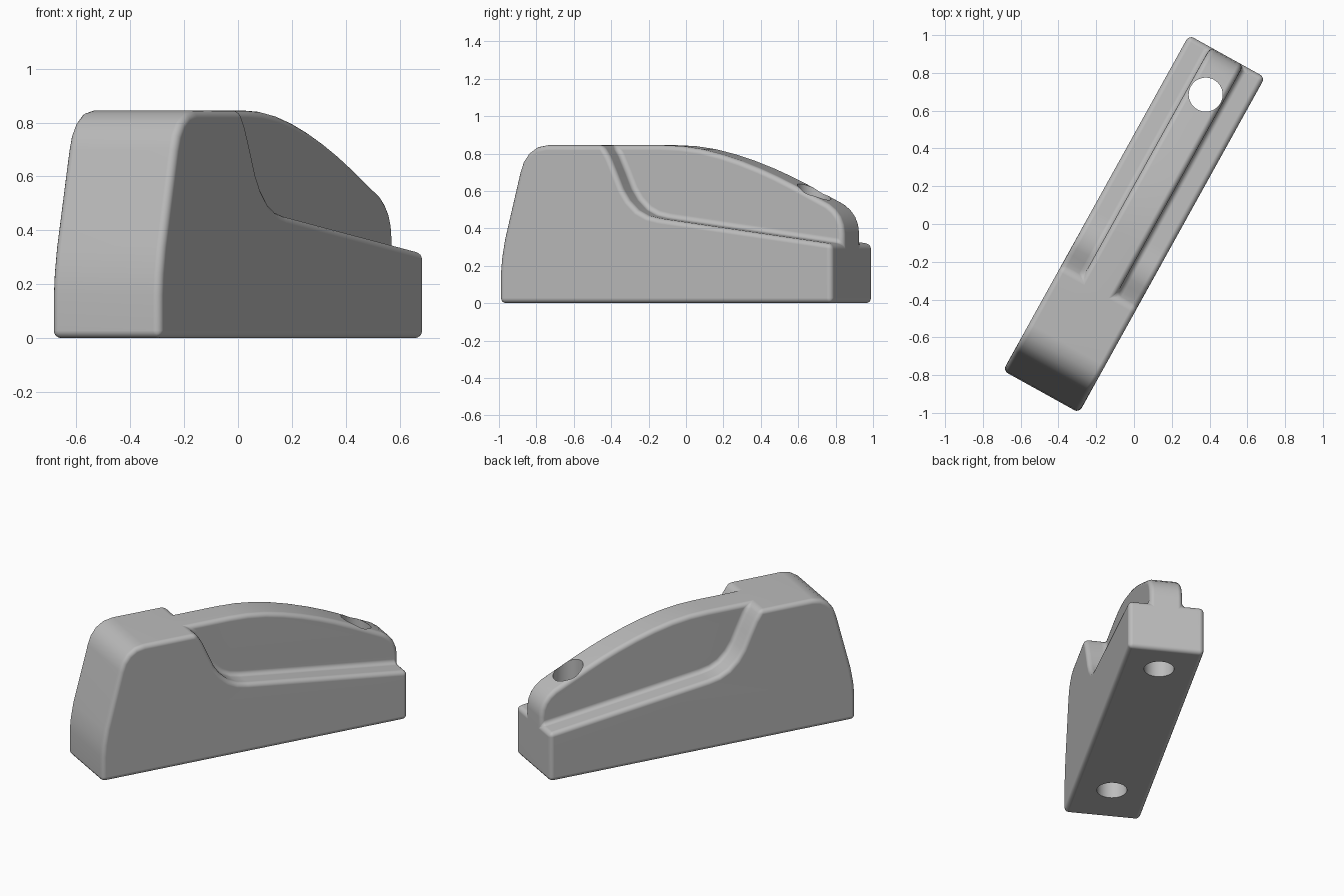
import bpy
import bmesh
from math import cos, sin, radians
from mathutils import Matrix

old = bpy.data.objects.get("Cube")
if old:
    bpy.data.objects.remove(old, do_unlink=True)

LENGTH, WIDTH, HEIGHT = 2.03, 0.46, 0.845
END = LENGTH / 2
RIB = 0.1        # half width of the raised rib
FILLET = 0.028

grey = bpy.data.materials.new("plain grey")
grey.use_nodes = True
colour = (0.5, 0.5, 0.5, 1)
grey.diffuse_color = colour
grey.node_tree.nodes["Principled BSDF"].inputs["Base Color"].default_value = colour


def make_object(name, bm):
    bmesh.ops.recalc_face_normals(bm, faces=bm.faces)
    mesh = bpy.data.meshes.new(name)
    bm.to_mesh(mesh)
    bm.free()
    obj = bpy.data.objects.new(name, mesh)
    bpy.context.collection.objects.link(obj)
    mesh.materials.append(grey)
    return obj


def extrude_profile(name, points, near, far):
    """Side profile in the XZ plane, extruded along Y from near to far."""
    bm = bmesh.new()
    face = bm.faces.new([bm.verts.new((u, near, z)) for u, z in points])
    new = bmesh.ops.extrude_face_region(bm, geom=[face])["geom"]
    verts = [v for v in new if isinstance(v, bmesh.types.BMVert)]
    bmesh.ops.translate(bm, verts=verts, vec=(0, far - near, 0))
    return make_object(name, bm)


def cylinder(name, u, bottom, top, radius):
    bm = bmesh.new()
    bmesh.ops.create_cone(bm, cap_ends=True, segments=48, radius1=radius, radius2=radius,
                          depth=top - bottom,
                          matrix=Matrix.Translation((u, 0, (top + bottom) / 2)))
    return make_object(name, bm)


def apply(obj, kind, **settings):
    mod = obj.modifiers.new(kind.title(), kind)
    for key, value in settings.items():
        setattr(mod, key, value)
    bpy.context.view_layer.objects.active = obj
    bpy.ops.object.modifier_apply(modifier=mod.name)


def cut(obj, cutter):
    apply(obj, "BOOLEAN", operation="DIFFERENCE", solver="EXACT", object=cutter)
    bpy.data.objects.remove(cutter, do_unlink=True)


# Full-width body: leaning front, flat top, arched rib falling to the back
body_profile = [
    (-END, 0), (-END, 0.16), (-1.008, 0.24), (-0.99, 0.34), (-0.895, 0.70),
    (-0.875, 0.755), (-0.84, 0.802), (-0.79, 0.834), (-0.73, HEIGHT),
    (-0.1, HEIGHT), (0.02, 0.84), (0.14, 0.824), (0.26, 0.797), (0.38, 0.762),
    (0.5, 0.72), (0.6, 0.68), (0.7, 0.635), (0.92, 0.53), (0.96, 0.50),
    (0.99, 0.463), (1.008, 0.42), (END, 0.37), (END, 0),
]
body = extrude_profile("wedge_body", body_profile, -WIDTH / 2, WIDTH / 2)

# Sloping ledge with a curved step, cut away on both sides of the rib
ledge_profile = [
    (-0.43, 1.2), (-0.385, HEIGHT), (-0.345, 0.785), (-0.305, 0.70),
    (-0.265, 0.61), (-0.225, 0.55), (-0.17, 0.498), (-0.11, 0.468),
    (-0.04, 0.453), (1.2, 0.293), (1.2, 1.2),
]
for side in (-1, 1):
    cut(body, extrude_profile("ledge_cutter", ledge_profile, side * RIB, side * 0.5))

# Rounded edges and fillets
apply(body, "BEVEL", width=FILLET, segments=4, limit_method="ANGLE",
      angle_limit=radians(40), use_clamp_overlap=False)

# Through hole at the back, blind hole under the front
cut(body, cylinder("through_hole_cutter", 0.783, -0.2, 1.2, 0.09))
cut(body, cylinder("blind_hole_cutter", -0.69, -0.2, 0.5, 0.09))

# Smooth shading with flat large faces
bpy.ops.object.select_all(action="DESELECT")
body.select_set(True)
bpy.context.view_layer.objects.active = body
bpy.ops.object.shade_smooth_by_angle(angle=radians(35))
weighted = body.modifiers.new("Weighted normals", "WEIGHTED_NORMAL")
weighted.keep_sharp = True

# Turn the body to stand diagonally
body.rotation_euler.z = radians(61)
